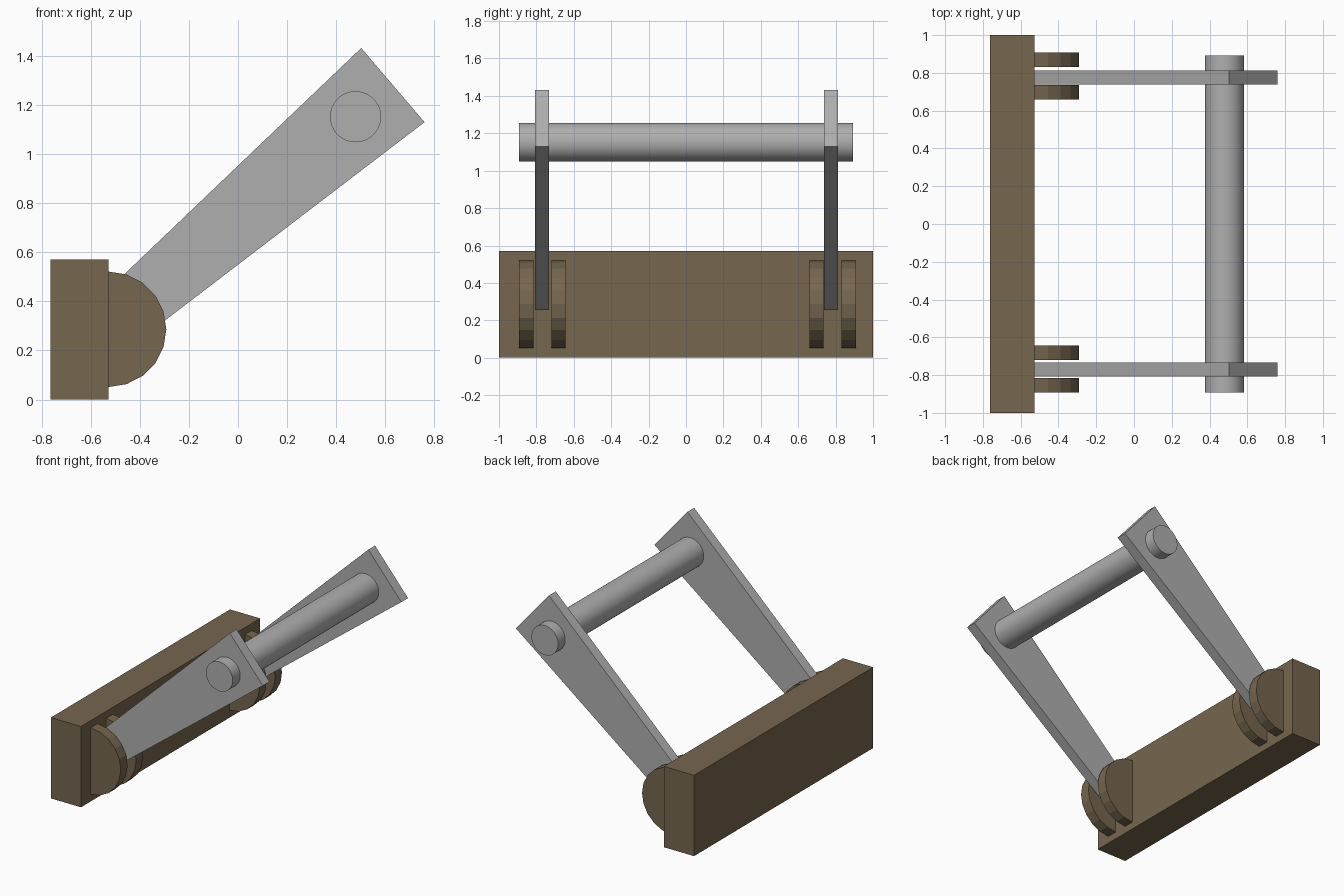
import bpy
import bmesh
from math import cos, sin, pi, radians

cube = bpy.data.objects.get("Cube")
if cube:
    bpy.data.objects.remove(cube, do_unlink=True)


def make_material(name, rgb):
    mat = bpy.data.materials.new(name)
    mat.use_nodes = True
    color = (*rgb, 1)
    mat.diffuse_color = color
    mat.node_tree.nodes["Principled BSDF"].inputs["Base Color"].default_value = color
    return mat


brown = make_material("brown", (0.18, 0.133, 0.077))
grey = make_material("grey", (0.43, 0.43, 0.43))


def extrude_profile(name, points, y0, y1, mat):
    """Extrude an x-z outline from y0 to y1."""
    bm = bmesh.new()
    face = bm.faces.new([bm.verts.new((x, y0, z)) for x, z in points])
    result = bmesh.ops.extrude_face_region(bm, geom=[face])
    verts = [v for v in result["geom"] if isinstance(v, bmesh.types.BMVert)]
    bmesh.ops.translate(bm, verts=verts, vec=(0, y1 - y0, 0))
    bmesh.ops.recalc_face_normals(bm, faces=bm.faces)
    mesh = bpy.data.meshes.new(name)
    bm.to_mesh(mesh)
    bm.free()
    mesh.materials.append(mat)
    obj = bpy.data.objects.new(name, mesh)
    bpy.context.collection.objects.link(obj)
    return obj


def arc(cx, cz, radius, start, end, steps):
    angles = [start + (end - start) * i / steps for i in range(steps + 1)]
    return [(cx + radius * cos(a), cz + radius * sin(a)) for a in angles]


# Mounting block
plate_x = -0.527
extrude_profile("base_block", [(-0.763, 0), (plate_x, 0), (plate_x, 0.571), (-0.763, 0.571)],
                -1, 1, brown)

# Half-round hinge lugs, one pair around each arm
half_disc = arc(plate_x, 0.286, 0.235, -pi / 2, pi / 2, 10)
lugs = {"front_outer_lug": -0.892, "front_inner_lug": -0.72,
        "back_inner_lug": 0.66, "back_outer_lug": 0.832}
for name, y in lugs.items():
    extrude_profile(name, half_disc, y, y + 0.076, brown)

# Tapered arms
arm = [(-0.54, 0.437), (-0.385, 0.255), (0.76, 1.13), (0.502, 1.432)]
for name, y in {"front_arm": -0.808, "back_arm": 0.738}.items():
    extrude_profile(name, arm, y, y + 0.075, grey)

# Cross bar through both arms
bpy.ops.mesh.primitive_cylinder_add(vertices=48, radius=0.104, depth=1.784,
                                    location=(0.479, 0, 1.152),
                                    rotation=(radians(90), 0, 0))
bar = bpy.context.object
bar.name = "cross_bar"
bar.data.materials.append(grey)
bpy.ops.object.shade_smooth_by_angle(angle=radians(30))
